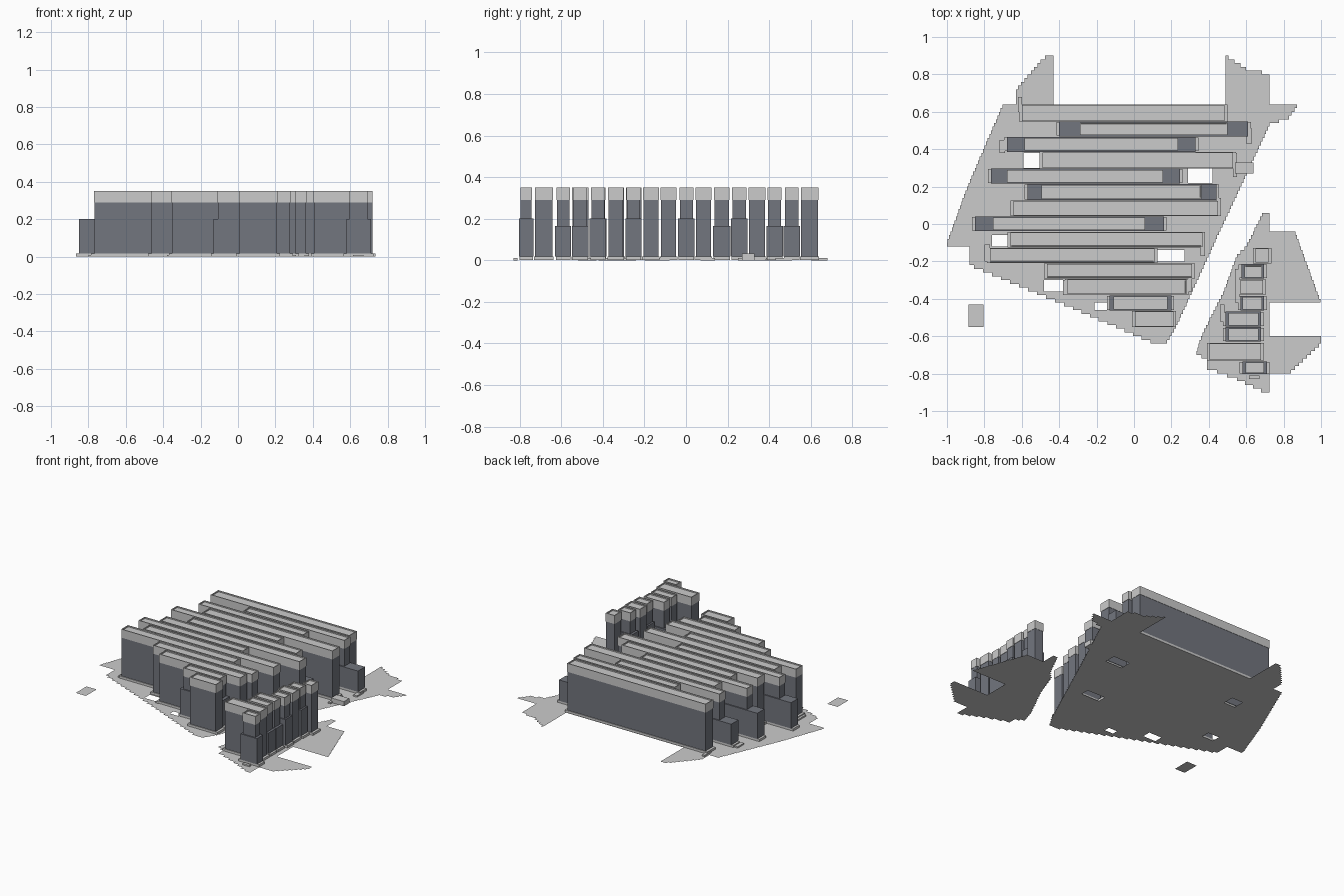
import bpy, bmesh

dark = bpy.data.materials.new("dark_wall")
dark.diffuse_color = (0.17, 0.18, 0.21, 1)


def finish(bm, name, mat=None):
    me = bpy.data.meshes.new(name)
    bm.to_mesh(me)
    bm.free()
    ob = bpy.data.objects.new(name, me)
    bpy.context.collection.objects.link(ob)
    if mat:
        me.materials.append(mat)
    return ob


def box(name, x0, x1, y0, y1, z0, z1, mat=None, rim=0):
    bm = bmesh.new()
    bmesh.ops.create_cube(bm, size=1)
    for v in bm.verts:
        v.co = ((x0 + x1) / 2 + v.co.x * (x1 - x0),
                (y0 + y1) / 2 + v.co.y * (y1 - y0),
                (z0 + z1) / 2 + v.co.z * (z1 - z0))
    if rim:  # sunken roof behind a parapet
        bm.normal_update()
        top = max(bm.faces, key=lambda f: f.calc_center_median().z)
        bmesh.ops.inset_region(bm, faces=[top], thickness=rim)
        bmesh.ops.inset_region(bm, faces=[top], thickness=0.0005, depth=-0.008)
    return finish(bm, name, mat)


def block(name, x0, x1, y0, y1, low=None, low_h=0.2):
    # plinth, dark wall, light top storey, optional lower wing
    px0, px1 = (low[0], low[1]) if low else (x0, x1)
    box(name + "_plinth", px0 - 0.015, px1 + 0.015, y0 - 0.003, y1 + 0.003, 0.002, 0.018)
    box(name + "_wall", x0 + 0.002, x1 - 0.002, y0 + 0.002, y1 - 0.002, 0.018, 0.29, dark)
    box(name + "_top_storey", x0, x1, y0, y1, 0.29, 0.35, None, 0.008)
    if low:
        box(name + "_low_wing", low[0], low[1], y0 - 0.006, y1 + 0.006, 0.018, low_h, dark)


def ground(name, poly, holes=()):
    # stepped ground sheet made of thin strips
    bm = bmesh.new()
    h = 0.02
    for i in range(90):
        y0 = -0.9 + i * h
        ym = y0 + h / 2
        xs = []
        for (ax, ay), (bx, by) in zip(poly, poly[1:] + poly[:1]):
            if (ay > ym) != (by > ym):
                xs.append(ax + (bx - ax) * (ym - ay) / (by - ay))
        xs.sort()
        spans = list(zip(xs[::2], xs[1::2]))
        for hx0, hx1, hy0, hy1 in holes:
            if hy0 < ym < hy1:
                cut = []
                for a, b in spans:
                    if a < hx0:
                        cut.append((a, min(b, hx0)))
                    if b > hx1:
                        cut.append((max(a, hx1), b))
                spans = cut
        for a, b in spans:
            bm.faces.new([bm.verts.new(p) for p in
                          ((a, y0, 0), (b, y0, 0), (b, y0 + h, 0), (a, y0 + h, 0))])
    return finish(bm, name)


# Ground sheets
ground("main_ground", [
    (-0.43, 0.9), (-0.43, 0.64), (0.49, 0.64), (0.49, 0.9), (0.60, 0.83), (0.725, 0.80),
    (0.725, 0.64), (0.88, 0.64), (0.82, 0.56), (0.73, 0.54), (0.50, 0.05), (0.22, -0.56),
    (0.17, -0.64), (0.11, -0.64), (-0.35, -0.44), (-0.88, -0.22), (-0.88, -0.12),
    (-1.0, -0.12), (-1.0, -0.10), (-0.89, 0.20), (-0.70, 0.64), (-0.63, 0.64),
    (-0.63, 0.72), (-0.49, 0.88), (-0.46, 0.90)],
    [(0.29, 0.42, 0.22, 0.29), (-0.59, -0.49, 0.30, 0.38), (-0.76, -0.66, -0.12, -0.06),
     (0.12, 0.27, -0.20, -0.14), (-0.48, -0.37, -0.36, -0.30), (-0.21, -0.13, -0.46, -0.42)])
ground("side_ground", [
    (0.725, 0.06), (0.69, 0.06), (0.60, -0.12), (0.55, -0.17), (0.48, -0.36), (0.36, -0.60),
    (0.33, -0.70), (0.39, -0.72), (0.39, -0.77), (0.55, -0.83), (0.70, -0.9), (0.725, -0.9),
    (0.725, -0.80), (0.83, -0.80), (1.0, -0.64), (1.0, -0.60), (0.725, -0.60),
    (0.725, -0.42), (1.0, -0.42), (0.86, -0.04), (0.725, -0.04)])
bm = bmesh.new()
bm.faces.new([bm.verts.new((x, y, 0)) for x, y in
              ((-0.885, -0.55), (-0.805, -0.55), (-0.805, -0.43), (-0.885, -0.43))])
finish(bm, "detached_ground_square")

# Long rows: x start, x end, y start, y end, lower wing span, wing height
rows = [
    (-0.60, 0.485, 0.552, 0.637, None, 0),
    (-0.29, 0.50, 0.475, 0.542, (-0.40, 0.61), 0.165),
    (-0.585, 0.235, 0.392, 0.46, (-0.68, 0.33), 0.165),
    (-0.49, 0.53, 0.30, 0.383, None, 0),
    (-0.68, 0.155, 0.222, 0.29, (-0.765, 0.245), 0.2),
    (-0.495, 0.36, 0.135, 0.208, (-0.57, 0.44), 0.165),
    (-0.645, 0.45, 0.045, 0.123, None, 0),
    (-0.755, 0.06, -0.032, 0.035, (-0.85, 0.16), 0.2),
    (-0.66, 0.365, -0.122, -0.045, None, 0),
    (-0.77, 0.11, -0.205, -0.13, None, 0),
    (-0.465, 0.31, -0.288, -0.213, None, 0),
    (-0.355, 0.28, -0.375, -0.297, None, 0),
    (-0.11, 0.18, -0.457, -0.388, (-0.13, 0.20), 0.2),
    (0.005, 0.21, -0.548, -0.468, None, 0),
]
for i, (x0, x1, y0, y1, low, h) in enumerate(rows):
    block(f"long_row_{i + 1}", x0, x1, y0, y1, low, h)

# Short blocks on the side plot
shorts = [
    (0.65, 0.72, -0.207, -0.13, None, 0),
    (0.59, 0.685, -0.285, -0.22, (0.575, 0.695), 0.2),
    (0.57, 0.69, -0.375, -0.30, None, 0),
    (0.58, 0.685, -0.457, -0.39, (0.57, 0.695), 0.2),
    (0.505, 0.665, -0.543, -0.475, (0.49, 0.68), 0.165),
    (0.505, 0.665, -0.623, -0.558, (0.49, 0.68), 0.165),
    (0.405, 0.68, -0.727, -0.64, None, 0),
    (0.595, 0.695, -0.797, -0.74, (0.58, 0.71), 0.2),
]
for i, (x0, x1, y0, y1, low, h) in enumerate(shorts):
    block(f"short_block_{i + 1}", x0, x1, y0, y1, low, h)

# Small entrance steps beside row ends
steps = [(0.60, 0.63, 0.43, 0.51), (0.53, 0.55, 0.25, 0.38), (0.44, 0.465, 0.07, 0.14),
         (0.355, 0.38, -0.17, -0.08), (0.29, 0.31, -0.36, -0.26), (0.54, 0.565, -0.42, -0.24),
         (0.46, 0.485, -0.52, -0.43), (0.615, 0.67, -0.83, -0.81), (-0.62, -0.60, 0.60, 0.68),
         (-0.72, -0.69, 0.38, 0.45), (-0.80, -0.77, -0.20, -0.11), (-0.38, -0.36, -0.38, -0.30)]
for i, (x0, x1, y0, y1) in enumerate(steps):
    box(f"entrance_step_{i + 1}", x0, x1, y0, y1, 0, 0.01)
box("entrance_hut", 0.54, 0.64, 0.27, 0.33, 0, 0.033)
